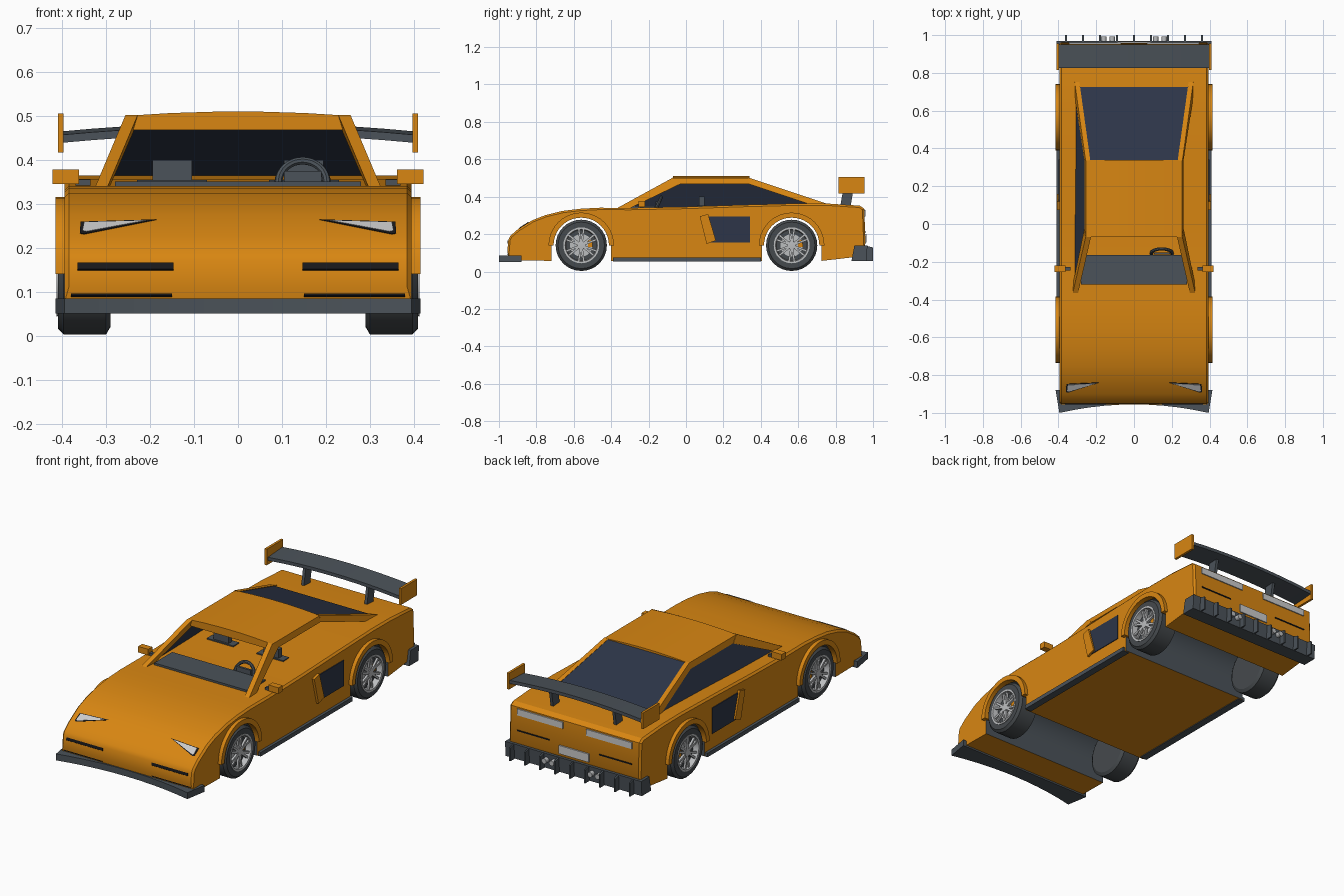
import bpy, bmesh
from math import sin, cos, pi, radians, hypot
from mathutils import Vector, Matrix

cube = bpy.data.objects.get("Cube")
if cube:
    bpy.data.objects.remove(cube, do_unlink=True)


def material(name, r, g, b):
    m = bpy.data.materials.new(name)
    m.use_nodes = True
    m.diffuse_color = (r, g, b, 1)
    m.node_tree.nodes["Principled BSDF"].inputs["Base Color"].default_value = (r, g, b, 1)
    return m


ORANGE = material("orange paint", 0.69, 0.24, 0.006)
GRAY = material("dark gray trim", 0.07, 0.085, 0.1)
TYRE = material("tyre rubber", 0.06, 0.068, 0.074)
GLASS = material("dark glass", 0.026, 0.036, 0.065)
BLACK = material("black slit", 0.01, 0.01, 0.012)
LIGHT = material("pale lamp", 0.6, 0.6, 0.6)
SILVER = material("silver metal", 0.5, 0.51, 0.52)


def finish(name, bm, *mats, smooth=False):
    bmesh.ops.recalc_face_normals(bm, faces=bm.faces)
    mesh = bpy.data.meshes.new(name)
    bm.to_mesh(mesh)
    bm.free()
    ob = bpy.data.objects.new(name, mesh)
    bpy.context.collection.objects.link(ob)
    for m in mats:
        mesh.materials.append(m)
    if smooth:
        bpy.ops.object.select_all(action="DESELECT")
        ob.select_set(True)
        bpy.context.view_layer.objects.active = ob
        bpy.ops.object.shade_smooth_by_angle(angle=radians(30))
    return ob


def prism(pts, off):
    bm = bmesh.new()
    face = bm.faces.new([bm.verts.new(p) for p in pts])
    res = bmesh.ops.extrude_face_region(bm, geom=[face], use_keep_orig=True)
    new = [v for v in res["geom"] if isinstance(v, bmesh.types.BMVert)]
    bmesh.ops.translate(bm, vec=off, verts=new)
    return bm


def slab(name, pts, off, mat, smooth=False):
    return finish(name, prism(pts, off), mat, smooth=smooth)


def pair(name, pts, off, mat, smooth=False):
    for side, s in (("left", 1), ("right", -1)):
        slab(f"{side}_{name}", [(x * s, y, z) for x, y, z in pts], (off[0] * s, off[1], off[2]), mat, smooth)


def rect(x0, x1, y, z0, z1):
    return [(x0, y, z0), (x1, y, z0), (x1, y, z1), (x0, y, z1)]


def box(name, x0, x1, y0, y1, z0, z1, mat):
    return slab(name, rect(x0, x1, y0, z0, z1), (0, y1 - y0, 0), mat)


def lathe(name, prof, y, z, mat, s=1, steps=32):
    # profile of (x, radius) turned about an axle along x
    bm = bmesh.new()
    vs = [bm.verts.new((x * s, y, z + r)) for x, r in prof]
    es = [bm.edges.new(p) for p in zip(vs, vs[1:])]
    bmesh.ops.spin(bm, geom=vs + es, cent=(0, y, z), axis=(1, 0, 0), angle=2 * pi, steps=steps)
    bmesh.ops.remove_doubles(bm, verts=bm.verts, dist=1e-5)
    return finish(name, bm, mat, smooth=True)


WHEELS = {"front": -0.56, "rear": 0.565}
AXLE = 0.14


def arc(cy, r, a0, a1, n=20):
    return [(cy + r * cos(a0 + (a1 - a0) * i / n), AXLE + r * sin(a0 + (a1 - a0) * i / n)) for i in range(n + 1)]


# body: side profile with wheel openings, pushed across the width
top = [(-0.945, 0.06), (-0.955, 0.11), (-0.95, 0.17), (-0.94, 0.19), (-0.9, 0.225), (-0.82, 0.275),
       (-0.75, 0.302), (-0.66, 0.324), (-0.56, 0.336), (-0.46, 0.341), (-0.3, 0.34), (0, 0.346), (0.3, 0.356),
       (0.6, 0.364), (0.76, 0.363), (0.93, 0.352), (0.953, 0.335), (0.96, 0.15), (0.93, 0.08)]
prof = list(top)
for cy in (WHEELS["rear"], WHEELS["front"]):
    prof += [(cy + 0.16, 0.057)] + arc(cy, 0.16, 0, pi) + [(cy - 0.16, 0.057)]
bm = prism([(-0.395, y, z) for y, z in prof], (0.79, 0, 0))


def arch_dist(p):
    return min(hypot(p.y - cy, p.z - AXLE) for cy in WHEELS.values())


rim_edges = [e for e in bm.edges if abs(e.verts[0].co.x - e.verts[1].co.x) < 1e-4
             and all(arch_dist(v.co) > 0.18 and v.co.z > 0.1 for v in e.verts)]
bmesh.ops.bevel(bm, geom=rim_edges, offset=0.01, segments=1, affect="EDGES")
bm.normal_update()
for f in bm.faces:
    if abs(f.normal.x) < 0.1 and arch_dist(f.calc_center_median()) < 0.168:
        f.material_index = 1
finish("body", bm, ORANGE, GRAY, smooth=True)

# wheel arch flares
for end, cy in WHEELS.items():
    ring = arc(cy, 0.175, 0, pi) + arc(cy, 0.148, pi, 0)
    pair(f"{end}_flare", [(0.38, y, z) for y, z in ring], (0.035, 0, 0), ORANGE, smooth=True)

# wheels
for end, cy in WHEELS.items():
    for side, s in (("left", 1), ("right", -1)):
        n = f"{end}_{side}"
        lathe(n + "_tyre", [(0.29, 0), (0.29, 0.12), (0.3, 0.137), (0.397, 0.137), (0.41, 0.124),
                            (0.41, 0.093), (0.38, 0.09), (0.38, 0)], cy, AXLE, TYRE, s)
        lathe(n + "_rim", [(0.382, 0.094), (0.413, 0.096), (0.413, 0.086), (0.382, 0.082)], cy, AXLE, SILVER, s)
        lathe(n + "_brake_disc", [(0.38, 0.06), (0.385, 0.06), (0.385, 0)], cy, AXLE, SILVER, s)
        lathe(n + "_hub", [(0.38, 0.024), (0.406, 0.022), (0.408, 0)], cy, AXLE, SILVER, s, 12)
        bm = bmesh.new()
        for i in range(6):
            for lean in (-0.16, 0.16):
                turn = Matrix.Rotation(i * pi / 3 + lean, 4, "X")
                m = Matrix.Translation((0.399 * s, cy, AXLE)) @ turn
                m = m @ Matrix.Translation((0, 0, 0.053)) @ Matrix.Diagonal((0.012, 0.011, 0.07, 1))
                bmesh.ops.create_cube(bm, size=1, matrix=m)
        finish(n + "_spokes", bm, SILVER)
        slab(n + "_caliper", [(0.384 * s, cy + a, AXLE + b) for a, b in
                              ((0.035, -0.01), (0.06, -0.01), (0.058, 0.03), (0.035, 0.025))], (0.008 * s, 0, 0), ORANGE)

# cabin: roof, pillars and glass
arch = [(0.255 * t, 0.51 - 0.01 * t * t) for t in (-1, -0.6, -0.2, 0.2, 0.6, 1)]
slab("roof", [(x, -0.07, z) for x, z in arch] + [(0.262, -0.07, 0.468), (-0.262, -0.07, 0.468)],
     (0, 0.41, 0), ORANGE, smooth=True)
pair("front_pillar", [(0.325, -0.37, 0.338), (0.256, -0.07, 0.502), (0.264, -0.03, 0.468), (0.32, -0.3, 0.338)],
     (-0.028, 0, 0), ORANGE)
pair("rear_pillar", [(0.256, 0.335, 0.502), (0.315, 0.76, 0.36), (0.312, 0.66, 0.36), (0.262, 0.335, 0.468)],
     (-0.025, 0, 0), ORANGE)
slab("rear_window", [(-0.235, 0.335, 0.5), (0.235, 0.335, 0.5), (0.288, 0.725, 0.369), (-0.288, 0.725, 0.369)],
     (0, 0, -0.006), GLASS)
slab("right_side_window", [(-0.314, -0.3, 0.338), (-0.258, -0.03, 0.47), (-0.257, 0.335, 0.47), (-0.307, 0.66, 0.362)],
     (0.005, 0, 0), GLASS)

# interior
box("dashboard", -0.28, 0.28, -0.32, -0.165, 0.33, 0.351, GRAY)
for side, x in (("left", 0.15), ("right", -0.15)):
    box(side + "_headrest", x - 0.045, x + 0.045, 0.07, 0.1, 0.34, 0.4, GRAY)
    box(side + "_seat_top", x - 0.08, x + 0.08, 0.06, 0.11, 0.34, 0.354, GRAY)
bpy.ops.mesh.primitive_torus_add(major_radius=0.055, minor_radius=0.009, major_segments=32, minor_segments=8,
                                 location=(0.147, -0.155, 0.348), rotation=(radians(65), 0, 0))
wheel = bpy.context.object
wheel.name = "steering_wheel"
wheel.data.materials.append(GRAY)
bpy.ops.object.shade_smooth_by_angle()
box("steering_hub", 0.105, 0.19, -0.162, -0.15, 0.34, 0.375, GRAY)

# door mirrors, sills and side intakes
pair("mirror", rect(0.362, 0.422, -0.255, 0.345, 0.378), (0, 0.035, 0), ORANGE)
pair("mirror_stem", rect(0.335, 0.37, -0.245, 0.335, 0.355), (0, 0.018, 0), GRAY)
pair("sill", rect(0.37, 0.41, -0.39, 0.053, 0.075), (0, 0.79, 0), GRAY)
pair("intake", [(0.393, 0.1, 0.295), (0.393, 0.342, 0.295), (0.393, 0.342, 0.155), (0.393, 0.13, 0.155)],
     (0.006, 0, 0), GLASS)
pair("intake_blade", [(0.39, 0.073, 0.295), (0.39, 0.118, 0.307), (0.39, 0.16, 0.165), (0.39, 0.11, 0.148)],
     (0.018, 0, 0), ORANGE)

# nose: splitter, headlamps and slits
front = [(0.395 * t / 5, -0.955 - 0.045 * (t / 5) ** 2) for t in range(-5, 6)]
slab("splitter", [(x, y, 0.05) for x, y in front + [(0.415, -0.88), (-0.415, -0.88)]], (0, 0, 0.035), GRAY)


def on_nose(x, z, lift):
    i = next(i for i in range(len(top)) if top[i + 1][1] >= z)
    (y0, z0), (y1, z1) = top[i], top[i + 1]
    n = Vector((0, z0 - z1, y1 - y0)).normalized() * lift
    return Vector((x, y0 + (y1 - y0) * (z - z0) / (z1 - z0), z)) + n


def nose_plate(name, xz, lift, mat):
    pair(name, [on_nose(x, z, lift) for x, z in xz], (0, 0.004, -0.003), mat)


nose_plate("headlamp_frame", [(0.185, 0.263), (0.358, 0.258), (0.36, 0.232), (0.35, 0.23)], 0.002, BLACK)
nose_plate("headlamp", [(0.205, 0.26), (0.35, 0.256), (0.354, 0.236), (0.345, 0.234)], 0.004, LIGHT)
nose_plate("nose_slit", [(0.147, 0.151), (0.365, 0.151), (0.365, 0.166), (0.147, 0.166)], 0.004, BLACK)
nose_plate("lower_slit", [(0.15, 0.092), (0.38, 0.092), (0.38, 0.097), (0.15, 0.097)], 0.004, BLACK)

# tail: bumper with fins, exhausts, lamps and plate
slab("rear_bumper", [(-0.41, 0.885, 0.057), (-0.41, 0.965, 0.057), (-0.41, 0.97, 0.138), (-0.41, 0.9, 0.138)],
     (0.82, 0, 0), GRAY)
for i in range(-4, 5):
    x = i * 0.09
    slab(f"bumper_fin_{i + 5}", [(x - 0.004, 0.96, 0.055), (x - 0.004, 1.0, 0.055), (x - 0.004, 1.0, 0.128),
                                 (x - 0.004, 0.96, 0.138)], (0.008, 0, 0), GRAY)
for i, x in enumerate((-0.16, -0.115, 0.115, 0.16)):
    bpy.ops.mesh.primitive_cylinder_add(vertices=16, radius=0.014, depth=0.05, location=(x, 0.968, 0.105),
                                        rotation=(pi / 2, 0, 0))
    pipe = bpy.context.object
    pipe.name = f"exhaust_{i + 1}"
    pipe.data.materials.append(SILVER)
    bpy.ops.object.shade_smooth_by_angle()
pair("tail_lamp", rect(0.07, 0.345, 0.953, 0.293, 0.328), (0, 0.007, 0), LIGHT)
pair("tail_slit", rect(0.15, 0.345, 0.955, 0.208, 0.214), (0, 0.007, 0), BLACK)
box("rear_plate", -0.09, 0.09, 0.957, 0.966, 0.155, 0.2, LIGHT)

# rear wing
span = [0.4 * t / 6 for t in range(-6, 7)]
slab("wing", [(x, 0.825, 0.476 - 0.12 * x * x) for x in span] + [(x, 0.825, 0.458 - 0.12 * x * x) for x in span[::-1]],
     (0, 0.125, 0.008), GRAY, smooth=True)
pair("wing_end", rect(0.397, 0.41, 0.815, 0.417, 0.505), (0, 0.14, 0), ORANGE)
pair("wing_post", [(0.182, 0.825, 0.35), (0.182, 0.88, 0.35), (0.182, 0.9, 0.465), (0.182, 0.845, 0.465)],
     (0.016, 0, 0), GRAY)
